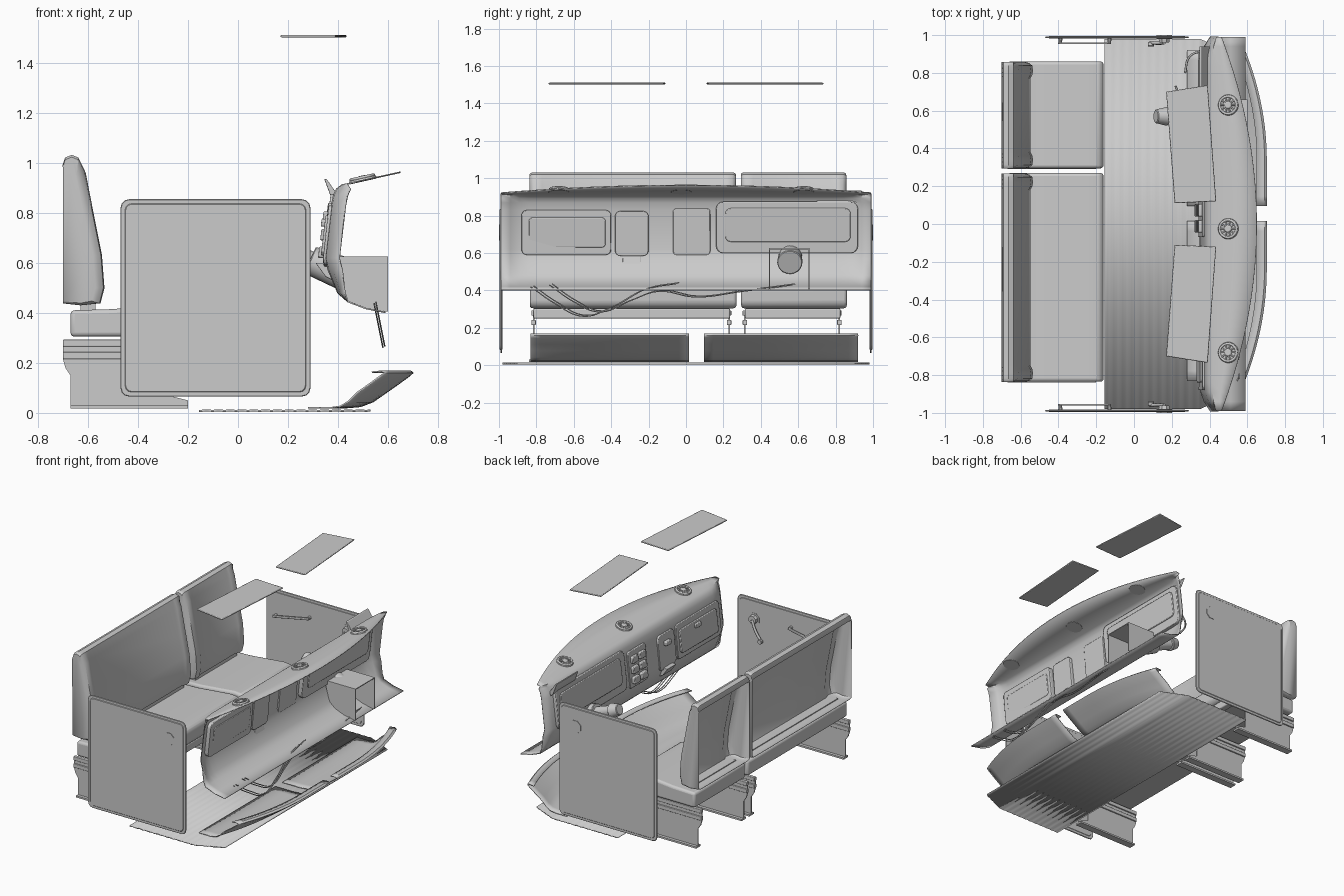
import bpy, bmesh, math
from mathutils import Vector

if "Cube" in bpy.data.objects:
    bpy.data.objects.remove(bpy.data.objects["Cube"])


def finish(name, bm, bevel=0, segs=3, thick=0, angle=35):
    bmesh.ops.recalc_face_normals(bm, faces=bm.faces)
    me = bpy.data.meshes.new(name)
    bm.to_mesh(me)
    bm.free()
    ob = bpy.data.objects.new(name, me)
    bpy.context.collection.objects.link(ob)
    if thick:
        m = ob.modifiers.new("Thickness", 'SOLIDIFY')
        m.thickness, m.offset = thick, 0
    if bevel:
        m = ob.modifiers.new("Bevel", 'BEVEL')
        m.width, m.segments, m.limit_method, m.angle_limit = bevel, segs, 'ANGLE', math.radians(40)
    bpy.ops.object.select_all(action='DESELECT')
    ob.select_set(True)
    bpy.context.view_layer.objects.active = ob
    bpy.ops.object.shade_smooth_by_angle(angle=math.radians(angle))
    return ob


def prism(name, a, b, **kw):
    bm = bmesh.new()
    va, vb = [bm.verts.new(p) for p in a], [bm.verts.new(p) for p in b]
    bm.faces.new(va)
    bm.faces.new(vb[::-1])
    n = len(a)
    for i in range(n):
        j = (i + 1) % n
        bm.faces.new((va[i], vb[i], vb[j], va[j]))
    return finish(name, bm, **kw)


def side_prism(name, prof, y0, y1, **kw):
    return prism(name, [(x, y0, z) for x, z in prof], [(x, y1, z) for x, z in prof], **kw)


def box(name, x0, x1, y0, y1, z0, z1, **kw):
    return side_prism(name, [(x0, z0), (x1, z0), (x1, z1), (x0, z1)], y0, y1, **kw)


def loft(name, rows, caps=False, **kw):
    bm = bmesh.new()
    g = [[bm.verts.new(p) for p in r] for r in rows]
    for r, s in zip(g, g[1:]):
        for i in range(len(r) - 1):
            bm.faces.new((r[i], r[i + 1], s[i + 1], s[i]))
    if caps:
        bm.faces.new(g[0])
        bm.faces.new(g[-1])
    return finish(name, bm, **kw)


def tube(name, pts, r):
    cu = bpy.data.curves.new(name, 'CURVE')
    cu.dimensions, cu.bevel_depth, cu.bevel_resolution, cu.use_fill_caps = '3D', r, 2, True
    cu.resolution_u = 6
    sp = cu.splines.new('BEZIER')
    sp.bezier_points.add(len(pts) - 1)
    for bp, p in zip(sp.bezier_points, pts):
        bp.co = p
        bp.handle_left_type = bp.handle_right_type = 'AUTO'
    ob = bpy.data.objects.new(name, cu)
    bpy.context.collection.objects.link(ob)
    return ob


def cone(name, p, q, r0, r1, n=20, bevel=0.004):
    p, q = Vector(p), Vector(q)
    u = (q - p).normalized()
    s = u.orthogonal().normalized()
    t = u.cross(s)
    ring = lambda c, r: [c + (s * math.cos(a) + t * math.sin(a)) * r
                         for a in (math.tau * (i + .5) / n for i in range(n))]
    return prism(name, ring(p, r0), ring(q, r1), bevel=bevel, segs=1)


def round_rect(a0, a1, b0, b1, r, n=4):
    out = []
    for k, (a, b) in enumerate([(a1 - r, b1 - r), (a0 + r, b1 - r), (a0 + r, b0 + r), (a1 - r, b0 + r)]):
        for i in range(n + 1):
            t = math.pi / 2 * (k + i / n)
            out.append((a + r * math.cos(t), b + r * math.sin(t)))
    return out


# Seats: backrests are shells, open at the rear, with raised side bolsters
back = [(-.70, .99), (-.69, 1.02), (-.665, 1.03), (-.64, 1.02), (-.625, .96),
        (-.59, .78), (-.56, .63), (-.55, .5), (-.565, .44), (-.63, .432), (-.70, .44)]
for tag, y0, y1 in (("bench", -.835, .265), ("driver", .295, .855)):
    rows = []
    ends = [(0, -.02, .008), (.006, -.004, .003), (.018, .01, 0), (.045, .014, 0), (.065, .01, 0), (.085, 0, 0)]
    spans = [(y0 + d, o, s) for d, o, s in ends] + [(y1 - d, o, s) for d, o, s in ends[::-1]]
    for y, o, s in spans:
        rows.append([(x + (o if x > -.63 else 0), y, z - s * (1 if z > .9 else -1 if z < .45 else 0))
                     for x, z in back])
    loft(tag + "_backrest", rows, caps=True, thick=.004)
    side_prism(tag + "_cushion", [(-.67, .305), (-.19, .305), (-.165, .33), (-.16, .41), (-.18, .435),
                                  (-.24, .44), (-.5, .415), (-.67, .41)], y0, y1 + .005, bevel=.02)
    box(tag + "_hinge", -.63, -.57, y0 + .05, y1 - .05, .40, .44)
    box(tag + "_front_beam", -.24, -.19, y0 + .02, y1 - .03, .25, .305, bevel=.008)
    # Seat side brackets and slide rails
    for s, y in (("right", y0 + .02), ("left", y1 - .035)):
        side_prism(f"{tag}_bracket_{s}", [(-.70, .29), (-.70, .215), (-.69, .18), (-.67, .15), (-.67, .02),
                                          (-.2, .02), (-.2, .05), (-.28, .07), (-.28, .29)], y - .004, y + .004)
        for i, z in enumerate((.215, .265)):
            box(f"{tag}_rail_{s}_{i}", -.70, -.22, y - .012, y + .012, z, z + .028, bevel=.004)
        box(f"{tag}_foot_{s}", -.67, -.2, y - .025, y + .025, .018, .03)

# Finely ribbed floor
rows = []
for i in range(59):
    x = -.155 + i * .0118
    w = .98 - max(0, x - .35) * .45
    z = .0085 + .002 * (i // 2 % 2)
    rows.append([(x, -w, z), (x, w, z)])
loft("floor", rows, thick=.008, angle=30)

# Curled toe boards
toe = [(.28, .02), (.42, .02), (.49, .026), (.54, .045), (.59, .08), (.64, .115), (.685, .148),
       (.70, .16), (.69, .167), (.65, .163)]
for tag, ya, yb in (("left", .095, .92), ("right", .015, -.83)):
    rows = []
    for i in range(17):
        t = i / 16
        k = .115 * max(0, (t - .3) / .7) ** 2
        rows.append([(x - k * min(1, (x - .28) / .3), ya + (yb - ya) * t, z) for x, z in toe])
    loft("toe_board_" + tag, rows, thick=.006)

# Door panels with window crank and pull bar
for tag, s in (("right", -1), ("left", 1)):
    for part, inset, d0, d1 in (("panel", 0, .984, .993), ("pad", .018, .982, .996)):
        o = round_rect(-.47 + inset, .29 - inset, .065 + inset, .855 - inset, .035 - inset / 2, 3)
        prism(f"door_{part}_{tag}", [(x, s * d0, z) for x, z in o], [(x, s * d1, z) for x, z in o],
              bevel=.003, segs=1)
    cone("crank_hub_" + tag, (.16, s * .96, .71), (.16, s * .99, .71), .028, .034, 8, 0)
    cone("crank_plate_" + tag, (.16, s * .98, .71), (.16, s * 1.0, .71), .045, .045, 8, 0)
    tube("crank_arm_" + tag, [(.16, s * .96, .71), (.13, s * .957, .64), (.09, s * .96, .58)], .009)
    cone("crank_knob_" + tag, (.09, s * .965, .58), (.09, s * .94, .58), .014, .018, 12)
    side_prism("pull_bar_" + tag, [(-.40, .665), (-.12, .72), (-.123, .737), (-.403, .682)],
               s * .962, s * .952, bevel=.004, segs=2)
    for i, (x, z) in enumerate(((-.39, .675), (-.13, .727))):
        cone(f"pull_bar_mount_{tag}_{i}", (x, s * .955, z), (x, s * .985, z), .008, .012, 10, 0)

# Sun visors
for tag, s in (("left", 1), ("right", -1)):
    c = [(.215, .11), (.435, .12), (.39, .735), (.17, .70)]
    prism("sun_visor_" + tag, [(x, s * y, 1.502) for x, y in c], [(x, s * y, 1.511) for x, y in c],
          bevel=.004, segs=2)

# Dashboard shell
shelf_z = lambda x: .912 + (x - .42) * .22
N = 40
rows = []
for i in range(N + 1):
    y = -.99 + 1.98 * i / N
    end = .055 * max(0, (abs(y) - .85) / .14) ** 2
    e = .65 - .19 * y * y
    inner = .415 + end * .4
    r = [(e, y, shelf_z(e)), ((e + inner) / 2, y, shelf_z((e + inner) / 2)), (inner, y, shelf_z(inner))]
    r += [(x + end, y, z) for x, z in ((.395, .895), (.383, .87), (.375, .83), (.35, .62), (.362, .57))]
    r += [(.40 + end * .5, y, .48), (.44, y, .445), (.51, y, .418), (.59, y, .402)]
    rows.append(r)
loft("dashboard", rows, thick=.006)


def face_x(z):
    return .35 + (z - .62) * .119 if z > .62 else .35 + (.62 - z) * .24


def dash_plate(name, y0, y1, z0, z1, d0, d1, r=.03):
    o = round_rect(y0, y1, z0, z1, r)
    return prism(name, [(face_x(z) + d0, y, z) for y, z in o], [(face_x(z) + d1, y, z) for y, z in o],
                 bevel=.004, segs=2)


# Dashboard fittings
dash_plate("glovebox_frame", -.88, -.40, .59, .83, -.012, .03)
dash_plate("glovebox_lid", -.84, -.43, .63, .79, -.02, .036, .02)
dash_plate("centre_panel", -.38, -.20, .585, .825, -.014, .02)
side_prism("ashtray", [(.31, .60), (.36, .60), (.38, .53), (.35, .545)], -.34, -.24, bevel=.004)
dash_plate("instrument_bezel", .16, .92, .60, .875, -.01, .03, .04)
dash_plate("instrument_face", .21, .88, .66, .84, -.016, .04, .03)
side_prism("instrument_hood", [(.345, .935), (.355, .935), (.40, .87), (.395, .84), (.375, .855)], .70, .94, bevel=.003)
dash_plate("radio_panel", -.07, .13, .59, .84, -.014, .006, .02)
for i in range(3):
    for j in range(2):
        dash_plate(f"switch_{i}_{j}", -.045 + j * .085, .02 + j * .085, .62 + i * .07, .665 + i * .07, -.03, 0, .008)
for i, y in enumerate((-.62, -.29)):
    dash_plate(f"latch_{i}", y - .03, y + .03, .745, .775, -.034, -.01, .008)

# Round defroster vents
for i, y in enumerate((.63, -.025, -.68)):
    c = Vector((.5, y, shelf_z(.5)))
    u = Vector((-.22, 0, 1)).normalized()
    tang = Vector((1, 0, .22)).normalized()
    spin = lambda a: tang * math.cos(a) + Vector((0, math.sin(a), 0))
    cone(f"vent_base_{i}", c - u * .004, c + u * .012, .058, .052, 24)
    cone(f"vent_cap_{i}", c + u * .01, c + u * .02, .022, .018, 12)
    ring = [c + u * .012 + spin(math.tau * k / 16) * .046 for k in range(16)]
    tube(f"vent_ring_{i}", ring, .007).data.splines[0].use_cyclic_u = True
    for k in range(10):
        d = spin(math.tau * k / 10)
        tube(f"vent_spoke_{i}_{k}", [c + u * .014 + d * .02, c + u * .014 + d * .045], .004)

# Steering column and its housing, open towards the front and below
box("housing_top", .36, .60, .445, .66, .62, .626)
for tag, y in (("right", .445), ("left", .655)):
    side_prism("housing_side_" + tag, [(.36, .62), (.60, .62), (.60, .405), (.53, .412), (.44, .445), (.40, .48)],
               y, y + .005)
cone("column_sleeve", (.44, .555, .55), (.29, .56, .61), .068, .058)
cone("column_tube", (.31, .56, .60), (.17, .57, .655), .04, .036)
cone("column_end", (.175, .57, .655), (.115, .57, .68), .05, .036)
tube("column_lever", [(.27, .6, .62), (.24, .68, .65), (.22, .73, .67)], .006)
tube("column_cable", [(.27, .8, .6), (.29, .88, .62), (.34, .91, .66), (.37, .9, .7)], .006)

# Hanging cables under the dashboard
cables = [[(-.83, .42), (-.7, .33), (-.55, .262), (-.4, .31), (-.22, .405), (-.05, .437)],
          [(-.73, .43), (-.6, .34), (-.46, .285), (-.3, .345), (-.15, .395), (.05, .365), (.3, .395), (.57, .43)]]
for i, c in enumerate(cables):
    for j, o in enumerate((0, .014)):
        tube(f"cable_{i}_{j}", [(.546 + (.43 - z) * .2 + o * .5, y + o, z + o * .4) for y, z in c], .003)
